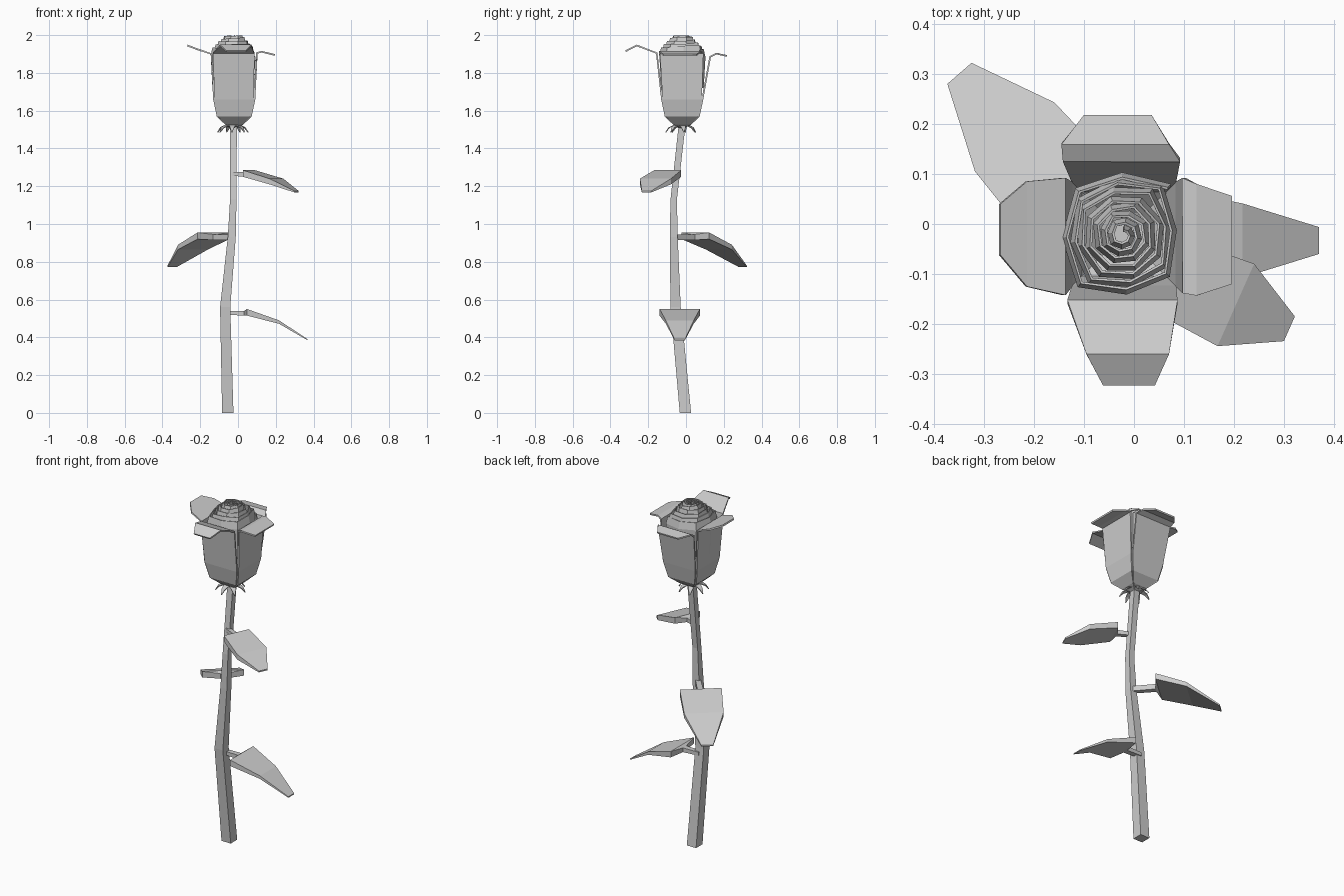
import bpy, math, random

if "Cube" in bpy.data.objects:
    bpy.data.objects.remove(bpy.data.objects["Cube"])

random.seed(4)


def make(name, verts, faces, thick=0.0):
    me = bpy.data.meshes.new(name)
    me.from_pydata(verts, [], faces)
    me.update()
    ob = bpy.data.objects.new(name, me)
    bpy.context.collection.objects.link(ob)
    if thick:
        m = ob.modifiers.new("thickness", 'SOLIDIFY')
        m.thickness = thick
        m.offset = 0
    return ob


def loft(name, rings):
    """Skin equal four-point rings and cap both ends."""
    verts = [v for r in rings for v in r]
    faces = [(3, 2, 1, 0)]
    for k in range(len(rings) - 1):
        a = 4 * k
        faces += [(a + i, a + (i + 1) % 4, a + 4 + (i + 1) % 4, a + 4 + i) for i in range(4)]
    e = 4 * (len(rings) - 1)
    faces.append((e, e + 1, e + 2, e + 3))
    return make(name, verts, faces)


def place(origin, angle, out, side, z):
    c, s = math.cos(math.radians(angle)), math.sin(math.radians(angle))
    return (origin[0] + out * c - side * s, origin[1] + out * s + side * c, z)


def sheet(name, origin, angle, rows, thick):
    """Folded strip pointing along angle; rows are (out, z, side0, side1)."""
    verts = []
    for out, z, u0, u1 in rows:
        verts += [place(origin, angle, out, u0, z), place(origin, angle, out, u1, z)]
    faces = [(2 * i, 2 * i + 1, 2 * i + 3, 2 * i + 2) for i in range(len(rows) - 1)]
    return make(name, verts, faces, thick)


# Stem: square section along a bent path (x, y, z, half width)
path = [(-.054, -.003, 0, .03), (-.068, -.055, .56, .027), (-.033, -.065, .93, .021),
        (-.025, -.065, 1.13, .017), (-.024, -.02, 1.53, .018)]
loft("stem", [[(x - h, y - h, z), (x + h, y - h, z), (x + h, y + h, z), (x - h, y + h, z)]
              for x, y, z, h in path])


# Leaves: (distance, height, half width, thickness) along a drooping blade
def leaf(name, origin, z0, angle, stations):
    rings = []
    for d, dz, hw, t in stations:
        z = z0 + dz
        rings.append([place(origin, angle, d, -hw, z), place(origin, angle, d, -hw, z - t),
                      place(origin, angle, d, hw, z - t), place(origin, angle, d, hw, z)])
    loft(name, rings)


leaf("lower_leaf", (-.068, -.033), .54, 0,
     [(0, 0, .014, .02), (.10, 0, .016, .025), (.115, .01, .107, .035),
      (.285, -.05, .074, .018), (.437, -.15, .027, .006)])
leaf("middle_leaf", (-.035, -.06), .945, 131,
     [(0, 0, .014, .03), (.13, 0, .016, .03), (.145, .01, .112, .035),
      (.31, -.055, .105, .025), (.478, -.165, .032, .008)])
leaf("upper_leaf", (-.025, -.06), 1.275, -24,
     [(0, 0, .012, .02), (.075, 0, .014, .025), (.09, .01, .078, .035),
      (.25, -.035, .09, .03), (.367, -.10, .027, .008)])

# Outer petals: shared cup rows, then individual rim and folded lip
centre = (-.02, -.02)
cup = [(.005, 1.51, -.01, .01), (.045, 1.53, -.045, .045),
       (.088, 1.57, -.085, .085), (.107, 1.66, -.104, .104)]
lips = {
    "front_petal": (-90, [(.135, 1.905, -.113, .107), (.24, 1.945, -.075, .09), (.3, 1.915, -.042, .062)]),
    "right_petal": (0, [(.12, 1.905, -.118, .112), (.145, 1.912, -.123, .1), (.215, 1.895, -.1, .076)]),
    "back_petal": (90, [(.148, 1.885, -.112, .122), (.18, 1.902, -.09, .125), (.237, 1.89, -.055, .08)]),
    "left_petal": (180, [(.12, 1.9, -.112, .122), (.195, 1.925, -.105, .105), (.248, 1.945, -.06, .042)]),
}
for name, (angle, lip) in lips.items():
    sheet(name, centre, angle, cup + lip, .009)

# Inner bud: one angular spiral wall rising toward the middle
turns, sides = 7, 8
n = turns * sides
verts, faces = [], []
for i in range(n + 1):
    f = i / n
    a = math.radians(45 + 360 / sides * i + 40 * f)
    c, s = math.cos(a), math.sin(a)
    p = 3.5 - 1.5 * f
    r = (.113 - .104 * f) / (abs(c) ** p + abs(s) ** p) ** (1 / p)
    r *= random.uniform(.94, 1.04)
    top = 1.925 + .07 * min(1, f / .6) + random.uniform(-.004, .004)
    for rr, z in ((r, top), (r + .009, top - .04), (r, 1.72)):
        verts.append((-.022 + rr * c, -.022 + rr * s * 1.04, z))
    if i:
        b = 3 * (i - 1)
        faces += [(b, b + 3, b + 4, b + 1), (b + 1, b + 4, b + 5, b + 2)]
make("spiral_bud", verts, faces, .005)

# Sepals: small drooping points below the cup
for k in range(7):
    sheet(f"sepal_{k + 1}", (-.028, -.025), 360 / 7 * k + 10,
          [(.005, 1.51, -.012, .012), (.04, 1.522, -.017, .017),
           (.065, 1.51, -.011, .011), (.083, 1.485, -.001, .001)], .005)
